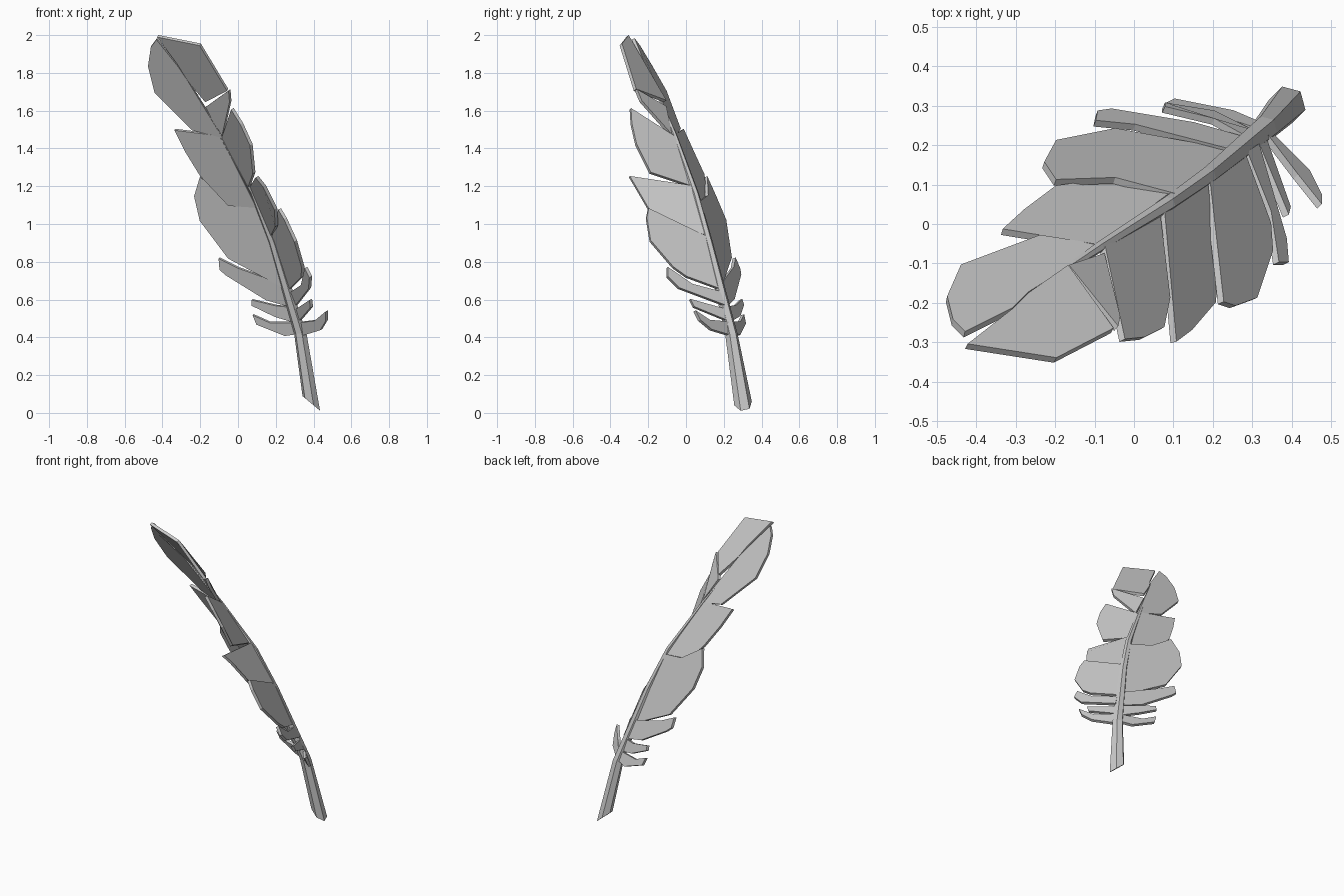
import bpy, math


def mesh_object(name, verts, faces):
    mesh = bpy.data.meshes.new(name)
    mesh.from_pydata(verts, [], faces)
    mesh.update()
    ob = bpy.data.objects.new(name, mesh)
    bpy.context.collection.objects.link(ob)
    return ob


def barb(name, *outline, thick=0.018):
    """Thin flat blade from its outline: tip points first, then roots on the shaft."""
    ob = mesh_object(name, outline, [tuple(range(len(outline)))])
    mod = ob.modifiers.new("thickness", "SOLIDIFY")
    mod.thickness, mod.offset = thick, 0


# Hollow-cut quill tapering to a point
SIDES = 6
path = [(0.388, 0.302, 0.05, 0.048), (0.33, 0.24, 0.42, 0.034),
        (0.185, 0.12, 0.90, 0.024), (0.085, 0.05, 1.16, 0.02),
        (-0.09, -0.06, 1.47, 0.014), (-0.27, -0.18, 1.77, 0.002)]
verts, faces = [], []
for i, (x, y, z, r) in enumerate(path):
    for k in range(SIDES):
        a = 2 * math.pi * k / SIDES + math.pi / 4
        slant = -0.04 * math.cos(a) if i == 0 else 0
        verts.append((x + r * math.cos(a), y + r * math.sin(a), z + slant))
for i in range(len(path) - 1):
    for k in range(SIDES):
        n = (k + 1) % SIDES
        faces.append((i * SIDES + k, i * SIDES + n, (i + 1) * SIDES + n, (i + 1) * SIDES + k))
faces.append(tuple(reversed(range(SIDES))))
faces.append(tuple(range(len(verts) - SIDES, len(verts))))
mesh_object("quill", verts, faces)

# Left vane, bottom to top
barb("left_down_low", (0.08, 0.30, 0.52), (0.10, 0.31, 0.47), (0.25, 0.28, 0.41),
     (0.32, 0.25, 0.42), (0.31, 0.235, 0.48), (0.17, 0.28, 0.48))
barb("left_down_mid", (0.075, 0.29, 0.60), (0.075, 0.30, 0.57), (0.20, 0.28, 0.51),
     (0.30, 0.23, 0.48), (0.29, 0.21, 0.56), (0.20, 0.26, 0.57))
barb("left_down_high", (-0.10, 0.255, 0.82), (-0.095, 0.28, 0.76), (-0.06, 0.285, 0.73),
     (0.15, 0.25, 0.60), (0.29, 0.21, 0.56), (0.25, 0.18, 0.68), (0.0, 0.245, 0.77))
barb("left_barb_low", (-0.20, 0.105, 1.25), (-0.23, 0.15, 1.15), (-0.20, 0.205, 1.02),
     (-0.05, 0.235, 0.82), (0.25, 0.18, 0.66), (0.10, 0.07, 1.12), (-0.05, 0.11, 1.15))
barb("left_barb_mid", (-0.335, -0.02, 1.50), (-0.28, 0.03, 1.39), (-0.20, 0.09, 1.26),
     (-0.05, 0.11, 1.10), (0.10, 0.08, 1.09), (-0.09, -0.06, 1.47))
barb("left_barb_top", (-0.43, -0.28, 1.98), (-0.46, -0.25, 1.94), (-0.475, -0.19, 1.84),
     (-0.44, -0.11, 1.70), (-0.24, -0.035, 1.50), (-0.08, -0.06, 1.46),
     (-0.27, -0.18, 1.77), (-0.31, -0.22, 1.83))

# Right vane, bottom to top
barb("right_down_low", (0.47, 0.045, 0.54), (0.47, 0.07, 0.49), (0.44, 0.13, 0.44),
     (0.34, 0.23, 0.41), (0.33, 0.225, 0.48), (0.41, 0.12, 0.49))
barb("right_down_mid", (0.385, 0.02, 0.60), (0.39, 0.04, 0.56), (0.33, 0.21, 0.49),
     (0.31, 0.20, 0.55))
barb("right_down_high", (0.36, -0.10, 0.77), (0.385, -0.10, 0.72), (0.38, -0.04, 0.66),
     (0.31, 0.20, 0.57), (0.28, 0.18, 0.64), (0.34, 0.03, 0.68))
barb("right_barb_low", (0.22, -0.20, 1.08), (0.25, -0.21, 1.03), (0.305, -0.19, 0.91),
     (0.345, -0.07, 0.77), (0.34, 0.0, 0.72), (0.27, 0.19, 0.65), (0.185, 0.11, 0.93))
barb("right_barb_mid", (0.10, -0.30, 1.25), (0.14, -0.27, 1.20), (0.20, -0.20, 1.08),
     (0.205, -0.12, 0.99), (0.18, 0.10, 0.94), (0.07, 0.03, 1.20))
barb("right_barb_high", (-0.03, -0.295, 1.61), (0.02, -0.29, 1.53), (0.07, -0.265, 1.42),
     (0.085, -0.19, 1.27), (0.06, 0.02, 1.20), (-0.08, -0.06, 1.46))
barb("right_sliver", (-0.045, -0.265, 1.71), (-0.04, -0.24, 1.65), (-0.08, -0.08, 1.47),
     (-0.17, -0.11, 1.62))
barb("right_barb_top", (-0.425, -0.31, 1.995), (-0.20, -0.345, 1.95), (-0.055, -0.27, 1.71),
     (-0.17, -0.11, 1.65), (-0.27, -0.18, 1.77), (-0.31, -0.22, 1.84))
